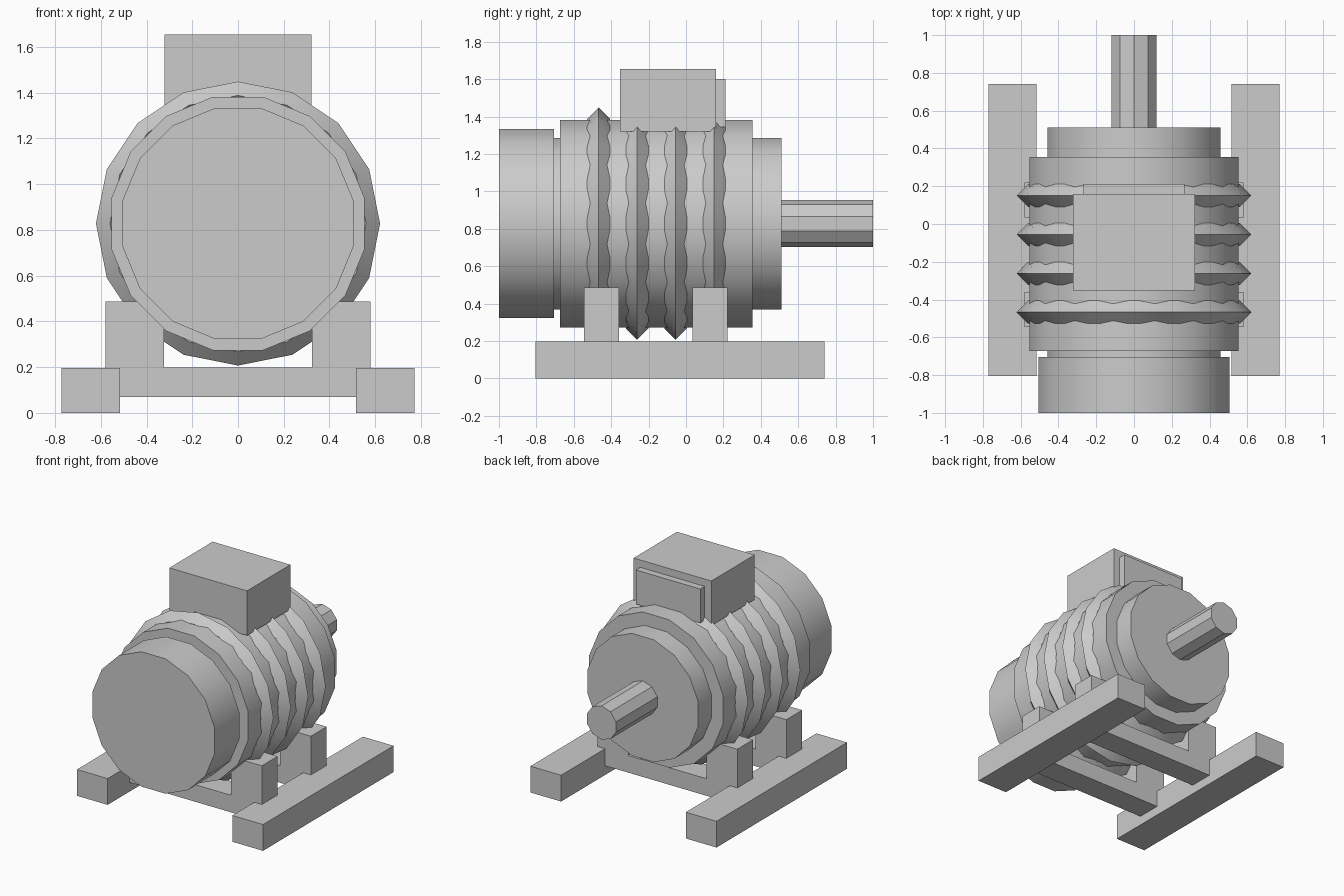
import bpy, bmesh, math

cube = bpy.data.objects.get("Cube")
if cube:
    bpy.data.objects.remove(cube, do_unlink=True)

grey = bpy.data.materials.new("light_grey")
grey.use_nodes = True
GREY = (0.6, 0.6, 0.6, 1)
grey.diffuse_color = GREY
grey.node_tree.nodes["Principled BSDF"].inputs["Base Color"].default_value = GREY

AXIS_Z = 0.828


def finish(name, bm, smooth=False):
    bmesh.ops.recalc_face_normals(bm, faces=bm.faces)
    mesh = bpy.data.meshes.new(name)
    bm.to_mesh(mesh)
    bm.free()
    mesh.materials.append(grey)
    ob = bpy.data.objects.new(name, mesh)
    bpy.context.collection.objects.link(ob)
    if smooth:
        bpy.ops.object.select_all(action='DESELECT')
        ob.select_set(True)
        bpy.context.view_layer.objects.active = ob
        bpy.ops.object.shade_smooth_by_angle(angle=math.radians(30))
    return ob


def lathe(name, profile, sides, turn, closed=False):
    """Turn a (radius, y) profile around the motor axis."""
    bm = bmesh.new()
    rings = []
    for r, y in profile:
        ring = []
        for i in range(sides):
            a = math.tau * (i + turn) / sides
            ring.append(bm.verts.new((r * math.sin(a), y, AXIS_Z + r * math.cos(a))))
        rings.append(ring)
    pairs = list(zip(rings, rings[1:]))
    if closed:
        pairs.append((rings[-1], rings[0]))
    else:
        bm.faces.new(rings[0])
        bm.faces.new(rings[-1])
    for a, b in pairs:
        for i in range(sides):
            j = (i + 1) % sides
            bm.faces.new((a[i], a[j], b[j], b[i]))
    return finish(name, bm, smooth=True)


def drum(name, r, y0, y1, sides=16, turn=0.5):
    return lathe(name, [(r, y0), (r, y1)], sides, turn)


def prism(name, outline, y0, y1):
    """Extrude an (x, z) outline along y."""
    bm = bmesh.new()
    face = bm.faces.new([bm.verts.new((x, y0, z)) for x, z in outline])
    out = bmesh.ops.extrude_face_region(bm, geom=[face])
    for v in out["geom"]:
        if isinstance(v, bmesh.types.BMVert):
            v.co.y = y1
    return finish(name, bm)


def box(name, x0, x1, y0, y1, z0, z1):
    return prism(name, [(x0, z0), (x1, z0), (x1, z1), (x0, z1)], y0, y1)


# Motor housing and shaft
drum("fan_cover", 0.515, -1.0, -0.705)
drum("end_bells", 0.467, -0.71, 0.51)
drum("motor_body", 0.565, -0.673, 0.355)
drum("drive_shaft", 0.126, 0.45, 1.0, sides=10, turn=0)

# Cooling fins: diamond section rings
FIN_R, FIN_H = 0.56, 0.061
for k in range(4):
    y = -0.467 + 0.206 * k
    lathe(f"cooling_fin_{k + 1}",
          [(FIN_R + FIN_H, y), (FIN_R, y + FIN_H), (FIN_R - FIN_H, y), (FIN_R, y - FIN_H)],
          16, 0, closed=True)

# Terminal box with its cover plate
box("terminal_box", -0.322, 0.322, -0.353, 0.16, 1.32, 1.655)
box("terminal_cover", -0.267, 0.267, 0.15, 0.212, 1.345, 1.6)

# U-shaped cradles across the rails
half = [(0.58, 0.07), (0.58, 0.487), (0.323, 0.487), (0.323, 0.198)]
cradle = half + [(-x, z) for x, z in reversed(half)]
for name, y0 in (("front_cradle", -0.546), ("rear_cradle", 0.034)):
    prism(name, cradle, y0, y0 + 0.187)

# Base rails
for name, x in (("left_rail", 0.644), ("right_rail", -0.644)):
    box(name, x - 0.127, x + 0.127, -0.805, 0.74, 0, 0.197)
